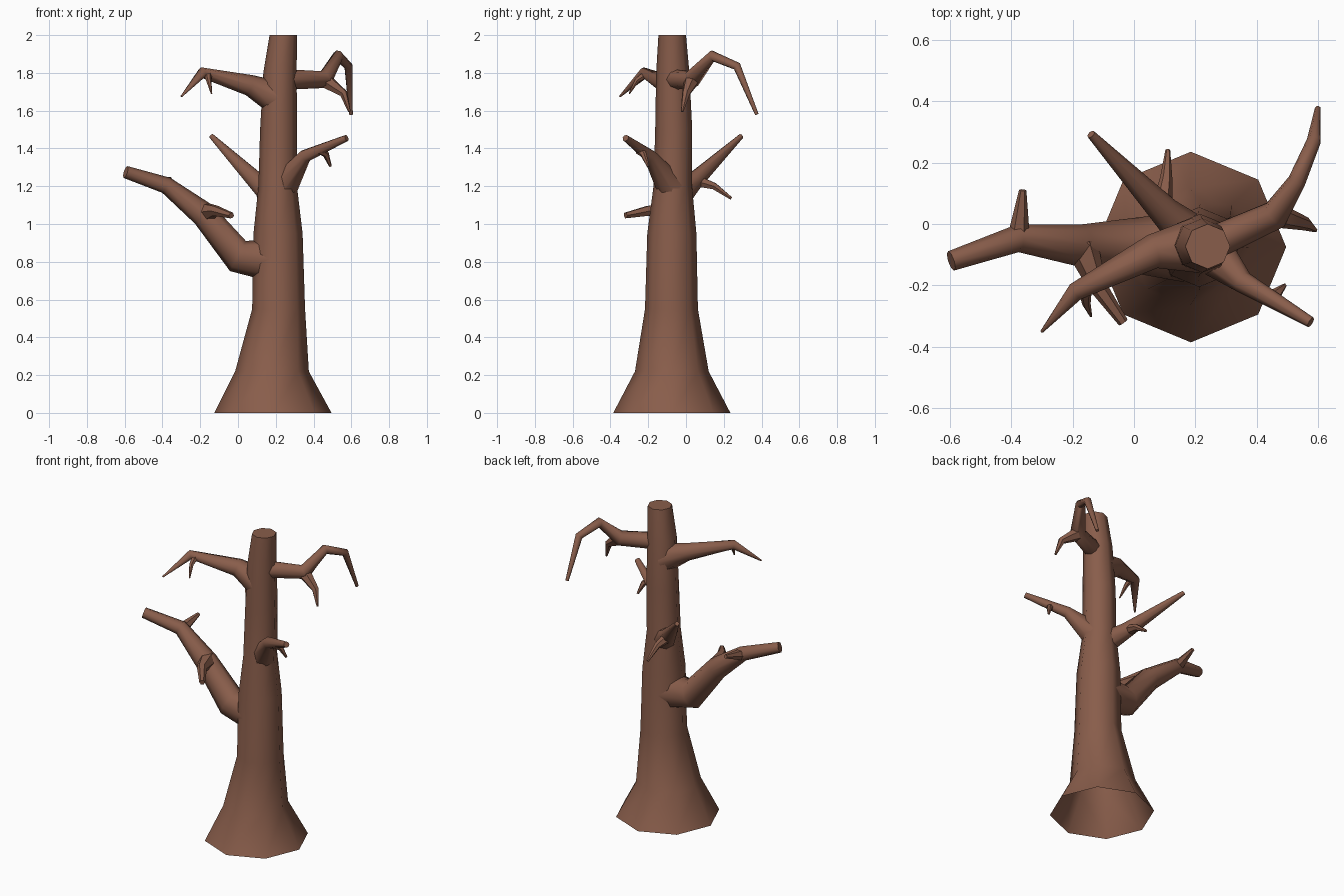
import bpy, bmesh, math
from mathutils import Vector

cube = bpy.data.objects.get("Cube")
if cube:
    bpy.data.objects.remove(cube, do_unlink=True)

bark = bpy.data.materials.new("brown bark")
bark.use_nodes = True
BROWN = (0.25, 0.11, 0.07, 1)
bark.diffuse_color = BROWN
bsdf = bark.node_tree.nodes["Principled BSDF"]
bsdf.inputs["Base Color"].default_value = BROWN
bsdf.inputs["Roughness"].default_value = 0.9


def limb(name, path, sides=8, level=False):
    """Tapered tube through (x, y, z, radius) points, open at its root."""
    pts = [Vector(p[:3]) for p in path]
    bm = bmesh.new()
    rings, side = [], None
    for i, p in enumerate(pts):
        # Ring plane halves the bend between neighbouring segments
        into = (p - pts[i - 1]).normalized() if i else Vector()
        out = (pts[i + 1] - p).normalized() if i + 1 < len(pts) else Vector()
        t = Vector((0, 0, 1)) if level else (into + out).normalized()
        if side is None:
            side = Vector((1, 0, 0)) if level else t.cross(Vector((0, 0, 1)))
        side = (side - t * side.dot(t)).normalized()
        up = t.cross(side)
        ring = []
        for k in range(sides):
            a = math.tau * k / sides
            ring.append(bm.verts.new(p + path[i][3] * (side * math.cos(a) + up * math.sin(a))))
        rings.append(ring)
    for low, high in zip(rings, rings[1:]):
        for k in range(sides):
            n = (k + 1) % sides
            bm.faces.new((low[k], low[n], high[n], high[k]))
    bm.faces.new(rings[-1])
    mesh = bpy.data.meshes.new(name)
    bm.to_mesh(mesh)
    bm.free()
    mesh.materials.append(bark)
    obj = bpy.data.objects.new(name, mesh)
    bpy.context.collection.objects.link(obj)
    bpy.ops.object.select_all(action='DESELECT')
    obj.select_set(True)
    bpy.context.view_layer.objects.active = obj
    bpy.ops.object.shade_smooth_by_angle(angle=math.radians(50))


# Trunk with flared, open base
limb("trunk", [
    (0.185, -0.075, 0, 0.31), (0.18, -0.075, 0.22, 0.195),
    (0.215, -0.077, 0.55, 0.14), (0.212, -0.075, 0.95, 0.13),
    (0.21, -0.07, 1.2, 0.102), (0.215, -0.065, 1.5, 0.098),
    (0.222, -0.07, 1.8, 0.088), (0.24, -0.073, 2.0, 0.073)], level=True)

# Thick lower branch and its twigs
limb("lower_branch", [
    (0.2, -0.075, 0.81, 0.12), (0.0, -0.07, 0.83, 0.09),
    (-0.18, -0.07, 1.05, 0.068), (-0.38, -0.047, 1.205, 0.045),
    (-0.595, -0.12, 1.275, 0.033)])
limb("lower_front_twig", [
    (-0.17, -0.07, 1.06, 0.055), (-0.12, -0.2, 1.07, 0.03),
    (-0.035, -0.32, 1.045, 0.017)], 6)
limb("lower_back_twig", [
    (-0.375, -0.04, 1.2, 0.036), (-0.362, 0.11, 1.24, 0.012)], 6)

# Middle branches, one to the back and one to the front
limb("middle_back_branch", [
    (0.2, -0.05, 1.14, 0.075), (0.1, 0.04, 1.225, 0.05),
    (-0.14, 0.292, 1.465, 0.014)])
limb("middle_back_twig", [
    (0.09, 0.05, 1.23, 0.035), (0.105, 0.15, 1.2, 0.02),
    (0.11, 0.24, 1.135, 0.008)], 6)
limb("middle_front_branch", [
    (0.24, -0.08, 1.2, 0.08), (0.355, -0.19, 1.36, 0.036),
    (0.575, -0.32, 1.455, 0.018)])
limb("middle_front_twig", [
    (0.43, -0.25, 1.39, 0.022), (0.465, -0.225, 1.37, 0.018),
    (0.49, -0.2, 1.305, 0.007)], 6)

# Drooping upper branches
limb("upper_right_branch", [
    (0.2, -0.07, 1.67, 0.09), (0.06, -0.09, 1.735, 0.056),
    (-0.19, -0.22, 1.8, 0.03), (-0.3, -0.35, 1.675, 0.005)])
limb("upper_right_twig", [
    (-0.16, -0.2, 1.8, 0.024), (-0.155, -0.26, 1.76, 0.014),
    (-0.14, -0.3, 1.69, 0.004)], 6)
limb("upper_left_branch", [
    (0.24, -0.07, 1.765, 0.055), (0.46, 0.03, 1.765, 0.048),
    (0.53, 0.14, 1.89, 0.03), (0.585, 0.27, 1.835, 0.023),
    (0.598, 0.375, 1.58, 0.01)])
limb("upper_left_twig", [
    (0.46, 0.03, 1.76, 0.042), (0.56, 0.0, 1.69, 0.022),
    (0.59, -0.02, 1.595, 0.007)], 6)
